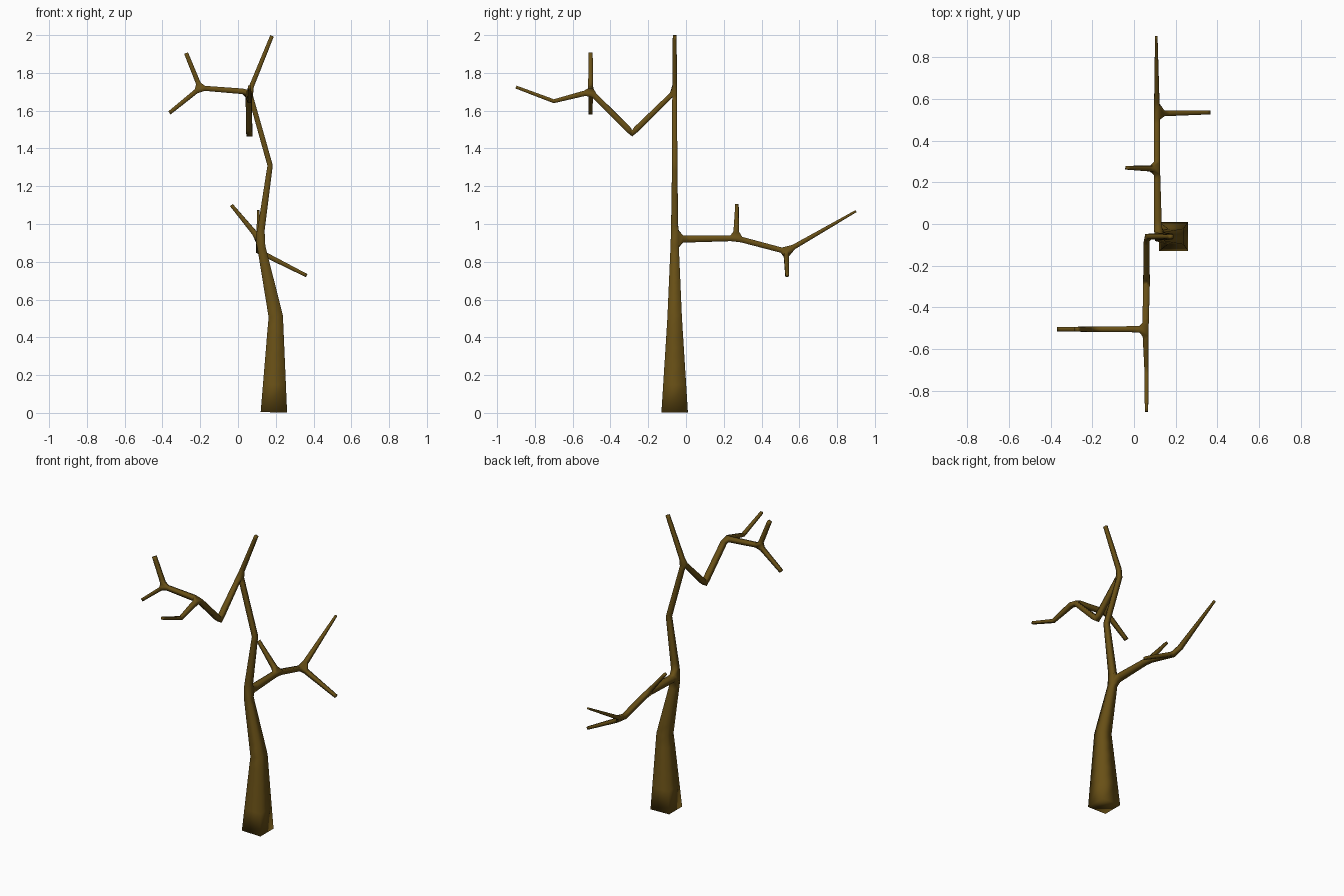
import bpy

if "Cube" in bpy.data.objects:
    bpy.data.objects.remove(bpy.data.objects["Cube"])

# Bark colour
bark = bpy.data.materials.new("brown bark")
bark.diffuse_color = (0.14, 0.08, 0.008, 1)
bark.use_nodes = True
bark.node_tree.nodes["Principled BSDF"].inputs["Base Color"].default_value = bark.diffuse_color

nodes, edges, radii = [], [], []


def limb(parent, points):
    """Append a chain of (x, y, z, radius) nodes and return their indices."""
    ids = []
    for x, y, z, r in points:
        nodes.append((x, y, z))
        radii.append(r)
        i = len(nodes) - 1
        if parent is not None:
            edges.append((parent, i))
        parent = i
        ids.append(i)
    return ids


# Trunk
trunk = limb(None, [
    (0.19, -0.06, 0.003, 0.070), (0.20, -0.06, 0.51, 0.038),
    (0.115, -0.06, 0.92, 0.020), (0.17, -0.06, 1.31, 0.014),
    (0.06, -0.06, 1.70, 0.013), (0.18, -0.06, 1.996, 0.010)])

# Lower bough towards the back, with two twigs
low = limb(trunk[2], [
    (0.11, 0.265, 0.925, 0.015), (0.11, 0.53, 0.855, 0.014),
    (0.107, 0.90, 1.068, 0.006)])
limb(low[0], [(-0.035, 0.27, 1.10, 0.009)])
limb(low[1], [(0.363, 0.535, 0.727, 0.009)])

# Upper bough towards the front, with a forked side branch
high = limb(trunk[4], [
    (0.06, -0.285, 1.48, 0.016), (0.055, -0.505, 1.70, 0.015),
    (0.06, -0.70, 1.65, 0.010), (0.06, -0.90, 1.725, 0.008)])
fork = limb(high[1], [(-0.20, -0.505, 1.72, 0.013)])
limb(fork[0], [(-0.275, -0.505, 1.905, 0.011)])
limb(fork[0], [(-0.363, -0.505, 1.588, 0.010)])

# Square-section skin over the skeleton
mesh = bpy.data.meshes.new("bare_tree")
mesh.from_pydata(nodes, edges, [])
tree = bpy.data.objects.new("bare_tree", mesh)
bpy.context.collection.objects.link(tree)
mesh.materials.append(bark)
skin = tree.modifiers.new("skin", 'SKIN')
skin.use_smooth_shade = True
skin.branch_smoothing = 0
for i, v in enumerate(mesh.skin_vertices[0].data):
    v.radius = (radii[i], radii[i])
    v.use_root = (i == 0)
